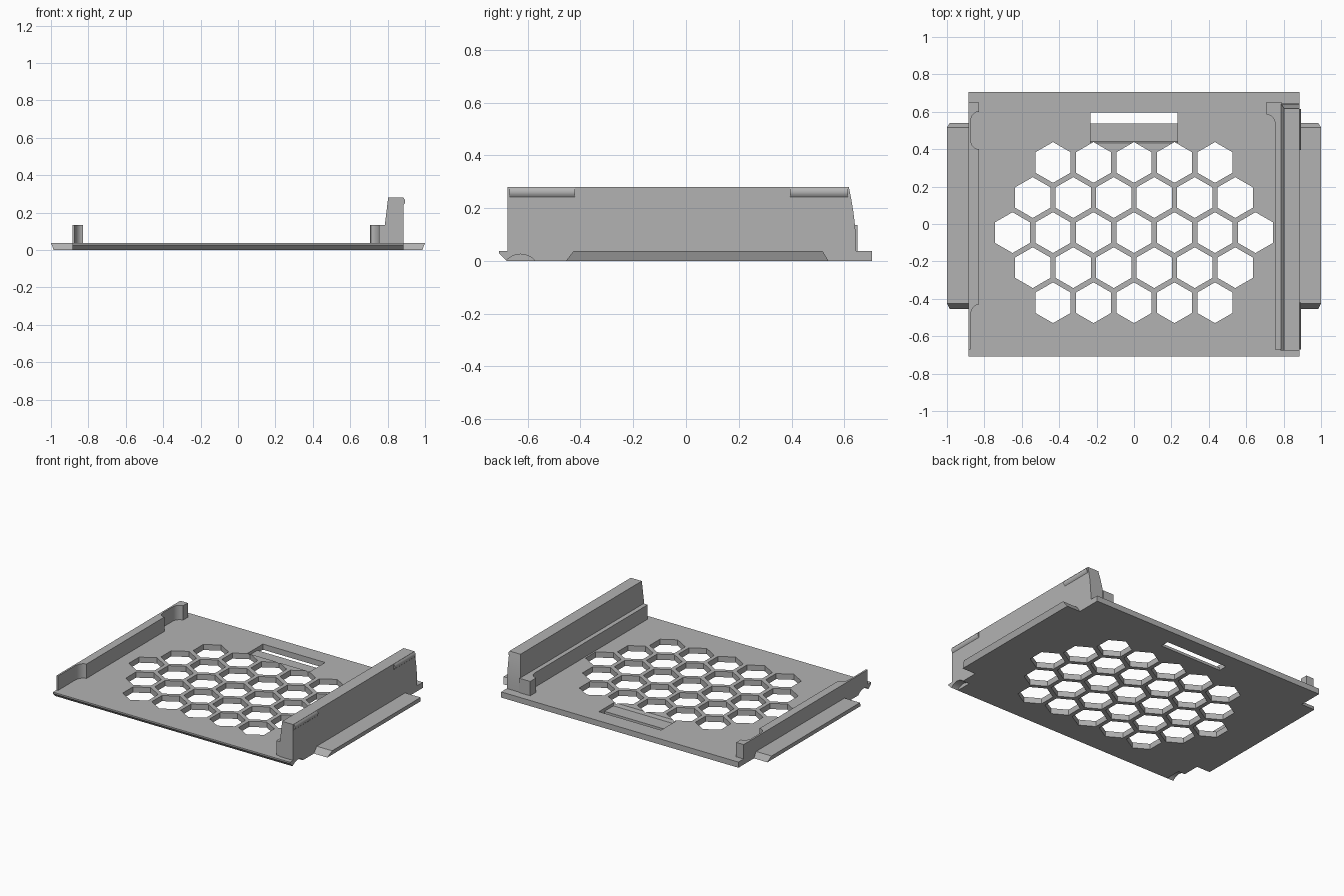
import bpy, bmesh, math
from mathutils import Vector

cube = bpy.data.objects.get("Cube")
if cube:
    bpy.data.objects.remove(cube, do_unlink=True)

grey = bpy.data.materials.new("mid_grey")
grey.use_nodes = True
grey.diffuse_color = (0.45, 0.45, 0.45, 1)
grey.node_tree.nodes["Principled BSDF"].inputs["Base Color"].default_value = (0.45, 0.45, 0.45, 1)

T = 0.038        # plate thickness
W = 0.885        # plate half width


def loft(name, rings):
    """Closed solid through rings of 3D points, capped at both ends."""
    bm = bmesh.new()
    loops = [[bm.verts.new(p) for p in ring] for ring in rings]
    n = len(loops[0])
    for a, b in zip(loops, loops[1:]):
        for i in range(n):
            j = (i + 1) % n
            bm.faces.new((a[i], a[j], b[j], b[i]))
    bm.faces.new(loops[0][::-1])
    bm.faces.new(loops[-1])
    bmesh.ops.recalc_face_normals(bm, faces=bm.faces)
    mesh = bpy.data.meshes.new(name)
    bm.to_mesh(mesh)
    bm.free()
    mesh.materials.append(grey)
    ob = bpy.data.objects.new(name, mesh)
    bpy.context.collection.objects.link(ob)
    return ob


def upright(name, outline, z0, z1):
    return loft(name, [[(x, y, z) for x, y in outline] for z in (z0, z1)])


def along_x(name, profile, x0, x1):
    return loft(name, [[(x, y, z) for y, z in profile] for x in (x0, x1)])


def rect(x0, x1, y0, y1, z):
    return [(x0, y0, z), (x1, y0, z), (x1, y1, z), (x0, y1, z)]


def fillet(start, end, corner, n=10):
    """Quarter ellipse from start to end, bulging towards corner."""
    s, e, c = Vector(start), Vector(end), Vector(corner)
    mid = s + e - c
    return [tuple(mid + (s - mid) * math.cos(t) + (e - mid) * math.sin(t))
            for t in (math.pi / 2 * i / n for i in range(n + 1))]


def smooth(ob):
    bpy.ops.object.select_all(action='DESELECT')
    ob.select_set(True)
    bpy.context.view_layer.objects.active = ob
    bpy.ops.object.shade_smooth_by_angle(angle=math.radians(30))


# Base plate with undercut front lip
plate = along_x("base_plate", [(-0.68, 0), (0.705, 0), (0.705, T), (-0.708, T), (-0.708, 0.028)], -W, W)

# Cutters: honeycomb of hexagonal holes
cutters = []
pitch, radius = 0.2165, 0.109
for row in range(-2, 3):
    count = 7 - abs(row)
    for k in range(count):
        cx = (k - (count - 1) / 2) * pitch
        cy = -0.046 + row * pitch * math.sqrt(3) / 2
        hexagon = [(cx + radius * math.sin(i * math.pi / 3), cy + radius * math.cos(i * math.pi / 3))
                   for i in range(6)]
        cutters.append(upright("hex_cutter", hexagon, -0.1, 0.1))

# Cutters: finger slot with a recessed ledge
cutters.append(along_x("ledge_cutter", [(0.442, 0.018), (0.56, 0.018), (0.56, 0.06), (0.424, 0.06)], -0.232, 0.232))
cutters.append(along_x("slot_cutter", [(0.538, -0.1), (0.597, -0.1), (0.597, 0.1), (0.538, 0.1)], -0.232, 0.232))

# Cutters: small scoops under the front corners
scoop = [(-0.627 + 0.073 * math.cos(a), -0.048 + 0.073 * math.sin(a))
         for a in (i * math.pi / 16 for i in range(32))]
for side in (-1, 1):
    cutters.append(along_x("scoop_cutter", scoop, side * (W - 0.05), side * (W + 0.05)))

for cutter in cutters:
    cutter.hide_render = True
    mod = plate.modifiers.new("cut", 'BOOLEAN')
    mod.operation = 'DIFFERENCE'
    mod.solver = 'EXACT'
    mod.object = cutter
bpy.context.view_layer.update()
evaluated = plate.evaluated_get(bpy.context.evaluated_depsgraph_get())
cut_mesh = bpy.data.meshes.new_from_object(evaluated)
plate.modifiers.clear()
plate.data = cut_mesh
for cutter in cutters:
    bpy.data.objects.remove(cutter, do_unlink=True)
smooth(plate)

# Side wings with sloping ends and undercut outer edges
for side, name in ((1, "left_wing"), (-1, "right_wing")):
    loft(name, [rect(side * W, side * 0.985, -0.455, 0.54, 0),
                rect(side * W, side * 1.0, -0.425, 0.517, T)])

# Low rail with scooped inner face
thin, thick = -0.873, -0.83
rail = [(-W, -0.67), (thin, -0.67)]
rail += fillet((thin, -0.49), (thick, -0.43), (thin, -0.43))
rail += fillet((thick, 0.4), (thin, 0.45), (thin, 0.4))
rail += fillet((thin, 0.55), (thick, 0.6), (thin, 0.6))
rail += [(thick, 0.65), (-W, 0.65)]
smooth(upright("low_rail", rail, T, 0.135))

# Inner shelf with a hooked back end
shelf = [(0.79, -0.67), (0.79, 0.65), (0.707, 0.65), (0.707, 0.59)]
shelf += fillet((0.71, 0.585), (0.755, 0.53), (0.755, 0.585))
shelf += [(0.755, -0.67)]
smooth(upright("inner_shelf", shelf, T, 0.135))

# Tall wall, sloped inside and curved at the back
rings = []
for x, z in ((0.783, T), (0.783, 0.09), (0.785, 0.135), (0.792, 0.19), (0.798, 0.24), (0.803, 0.28)):
    back = 0.645 - 0.028 * ((z - T) / (0.28 - T)) ** 2
    rings.append(rect(x, W, -0.676, back, z))
smooth(loft("tall_wall", rings))

# Snap ridges on the outside of the tall wall
ridge = [(W, 0.279), (0.892, 0.27), (0.894, 0.26), (0.892, 0.25), (W, 0.241)]
for name, y0, y1 in (("front_snap_ridge", -0.67, -0.42), ("back_snap_ridge", 0.395, 0.615)):
    smooth(loft(name, [[(x, y, z) for x, z in ridge] for y in (y0, y1)]))
